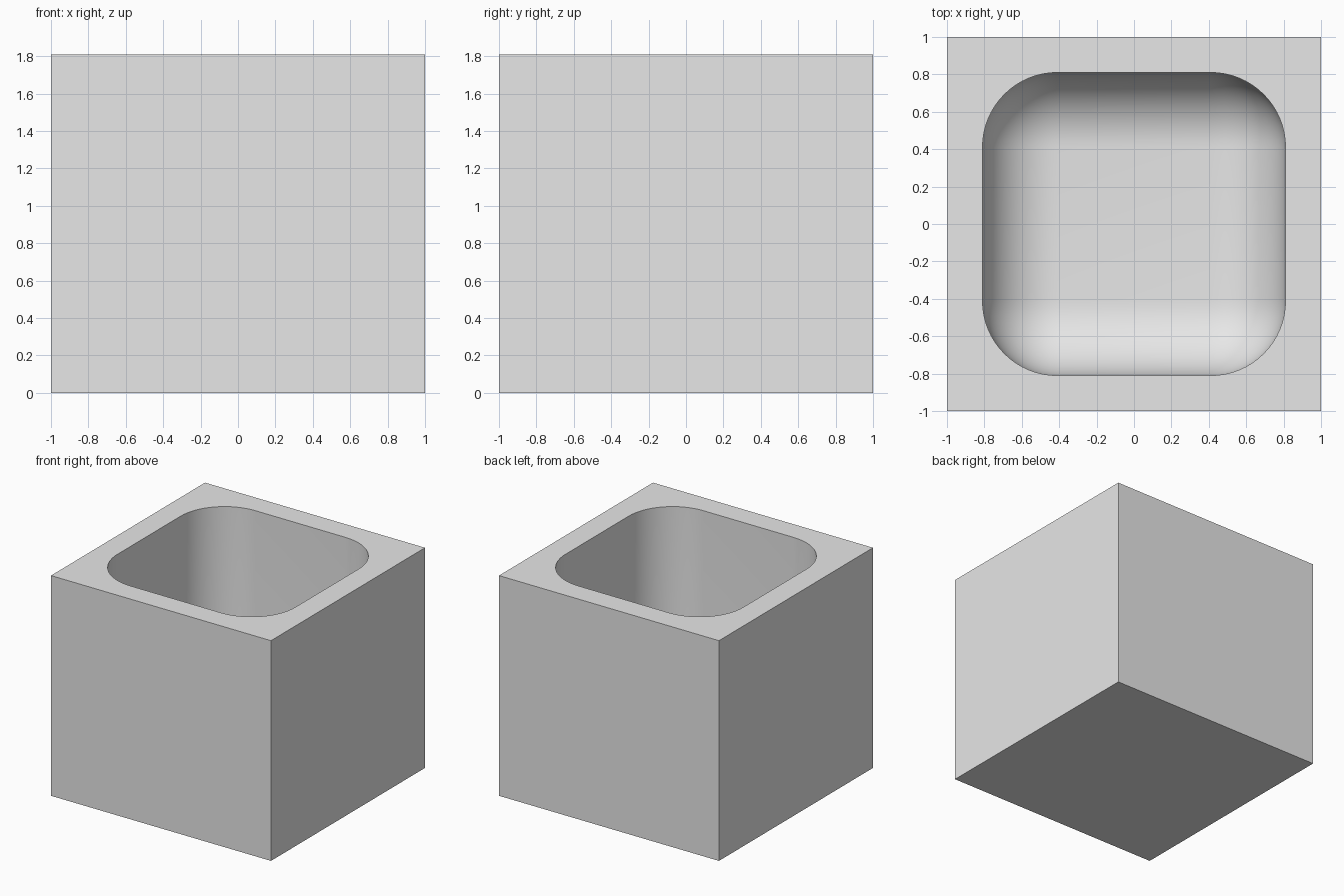
import bpy

if "Cube" in bpy.data.objects:
    bpy.data.objects.remove(bpy.data.objects["Cube"], do_unlink=True)

HEIGHT = 1.81
WALL = 0.19
RADIUS = 0.4

# Plain grey material
grey = bpy.data.materials.new("light grey")
grey.use_nodes = True
grey.diffuse_color = (0.8, 0.8, 0.8, 1)
grey.node_tree.nodes["Principled BSDF"].inputs["Base Color"].default_value = (0.8, 0.8, 0.8, 1)


def add_box(name, width, bottom, top):
    bpy.ops.mesh.primitive_cube_add(size=1, location=(0, 0, (bottom + top) / 2))
    box = bpy.context.object
    box.name = name
    box.scale = (width, width, top - bottom)
    bpy.ops.object.transform_apply(location=True, rotation=False, scale=True)
    box.data.materials.append(grey)
    return box


def activate(obj):
    bpy.ops.object.select_all(action="DESELECT")
    obj.select_set(True)
    bpy.context.view_layer.objects.active = obj


# Rounded cutter for the cavity, reaching well above the rim
cutter = add_box("cavity_cutter", 2 - 2 * WALL, WALL, HEIGHT + 1)
cutter.hide_render = True
bevel = cutter.modifiers.new("rounding", "BEVEL")
bevel.width = RADIUS
bevel.segments = 16
bpy.ops.object.modifier_apply(modifier=bevel.name)

# Square block hollowed by the cutter
block = add_box("planter_block", 2, 0, HEIGHT)
cut = block.modifiers.new("cavity", "BOOLEAN")
cut.operation = "DIFFERENCE"
cut.solver = "EXACT"
cut.object = cutter
activate(block)
bpy.ops.object.modifier_apply(modifier=cut.name)
bpy.data.objects.remove(cutter, do_unlink=True)

# Smooth cavity with crisp rim and outer edges
activate(block)
bpy.ops.object.shade_smooth_by_angle(angle=0.6)
